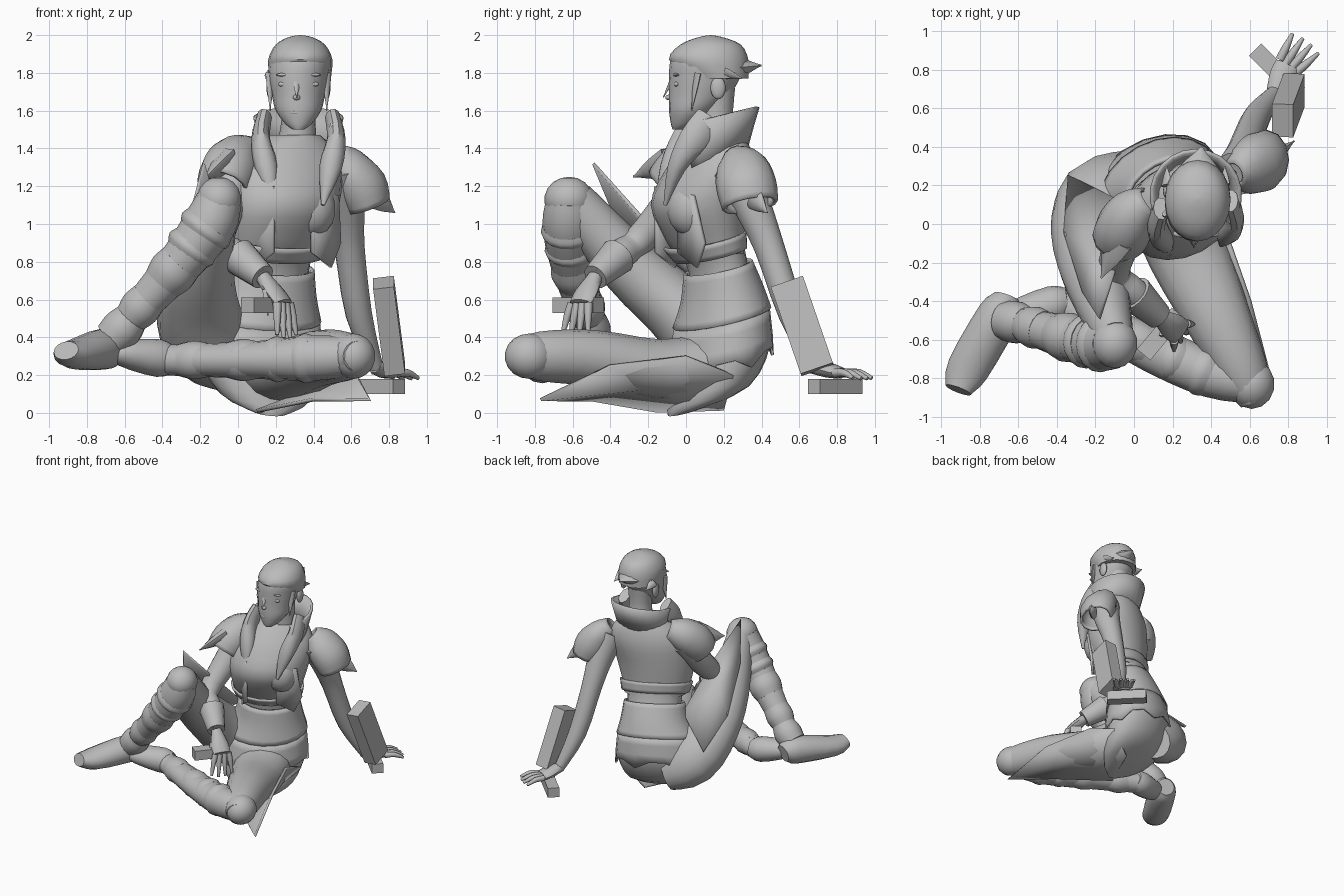
import bpy, bmesh, math
from mathutils import Vector, Matrix

if "Cube" in bpy.data.objects:
    bpy.data.objects.remove(bpy.data.objects["Cube"])

grey = (.5, .5, .5, 1)
clay = bpy.data.materials.new("plain grey")
clay.use_nodes = True
clay.diffuse_color = grey
clay.node_tree.nodes["Principled BSDF"].inputs["Base Color"].default_value = grey

X, Y, Z = Vector((1, 0, 0)), Vector((0, 1, 0)), Vector((0, 0, 1))
SHOULDERS = Vector((.88, .47, 0))
WAIST = Vector((.13, -.25, .96))


def finish(name, bm, thick=0, angle=45):
    """Turn a bmesh into a shaded object, optionally as a thin shell."""
    bmesh.ops.recalc_face_normals(bm, faces=bm.faces)
    mesh = bpy.data.meshes.new(name)
    bm.to_mesh(mesh)
    bm.free()
    mesh.materials.append(clay)
    obj = bpy.data.objects.new(name, mesh)
    bpy.context.collection.objects.link(obj)
    if thick:
        shell = obj.modifiers.new("shell", "SOLIDIFY")
        shell.thickness = thick
        shell.offset = 0
    bpy.ops.object.select_all(action="DESELECT")
    obj.select_set(True)
    bpy.context.view_layer.objects.active = obj
    bpy.ops.object.shade_smooth_by_angle(angle=math.radians(angle))


def spline(rings, steps=3):
    """Smoothly interpolate ring data; a single radius means a round ring."""
    rings = [Vector(r if len(r) == 5 else (*r, r[-1])) for r in rings]
    last = len(rings) - 1
    out = []
    for i in range(last):
        before, start, end, after = (rings[min(max(i + k, 0), last)] for k in (-1, 0, 1, 2))
        for s in range(steps):
            t = s / steps
            ease = t * t * (3 - 2 * t)
            leave = (end - before) / 2 * t * (1 - t) ** 2
            arrive = (after - start) / 2 * t * t * (1 - t)
            out.append(start.lerp(end, ease) + leave - arrive)
    return out + [rings[-1]]


def grown(rings, by):
    """The same rings made wider, for clothing worn over a body part."""
    return [(*r[:3], r[3] + by, r[-1] + by) for r in rings]


def loft(name, rings, side=X, axis=None, n=16, thick=0, jag=0):
    """Skin ellipses (x, y, z, width, depth) along a path; a thick loft is an open shell."""
    rings = spline(rings)
    mid = [r.to_3d() if len(r) == 3 else Vector(r[:3]) for r in rings]
    last = len(mid) - 1
    bm = bmesh.new()
    loops = []
    for i, r in enumerate(rings):
        t = axis or (mid[min(i + 1, last)] - mid[max(i - 1, 0)]).normalized()
        u = (side - t * side.dot(t)).normalized()
        v = t.cross(u)
        loop = []
        for k in range(n):
            f = k * math.tau / n
            p = mid[i] + u * max(r[3], .004) * math.cos(f) + v * max(r[4], .004) * math.sin(f)
            if i == last and k % 3 == 0:
                p.z -= jag
            loop.append(bm.verts.new(p))
        loops.append(loop)
    for lo, hi in zip(loops, loops[1:]):
        for k in range(n):
            bm.faces.new((lo[k], lo[(k + 1) % n], hi[(k + 1) % n], hi[k]))
    if not thick:
        bm.faces.new(loops[0])
        bm.faces.new(loops[-1])
    finish(name, bm, thick)


def ball(name, at, size):
    bm = bmesh.new()
    bmesh.ops.create_uvsphere(bm, u_segments=14, v_segments=9, radius=1,
                              matrix=Matrix.Translation(at) @ Matrix.Diagonal((*size, 1)))
    finish(name, bm)


def turn(degrees, axis):
    return Matrix.Rotation(math.radians(degrees), 4, axis)


def box(name, at, size, rotation):
    bm = bmesh.new()
    bmesh.ops.create_cube(bm, size=1, matrix=Matrix.Translation(at) @ rotation @ Matrix.Diagonal((*size, 1)))
    finish(name, bm, angle=20)


def plate(name, points):
    """Cloth panel fanned around its middle."""
    bm = bmesh.new()
    verts = [bm.verts.new(p) for p in points]
    hub = bm.verts.new(sum((Vector(p) for p in points), Vector()) / len(points))
    for a, b in zip(verts, verts[1:] + verts[:1]):
        bm.faces.new((a, b, hub))
    finish(name, bm, thick=.02)


def spike(name, base, tip, r, side=Vector((.6, .5, .6))):
    middle = Vector(base).lerp(Vector(tip), .5)
    loft(name, [(*base, r, r * .5), (*middle, r * .6, r * .3), (*tip, 0, 0)], side, n=8)


# Trunk, with the belt and hems grown from the body's own rings
hips = [(.16, 0, .01, .1), (.14, .12, .1, .26, .22), (.11, .18, .3, .34, .25), (.13, .19, .5, .3, .22),
        (.16, .19, .63, .24, .18), (.18, .17, .77, .21, .14), (.2, .12, .95, .24, .16)]
jacket = [(.2, .13, .84, .25, .16), (.21, .1, .92, .27, .19), (.24, .07, 1.1, .31, .24),
          (.26, .12, 1.28, .31, .21), (.28, .16, 1.4, .24, .16), (.3, .18, 1.47, .14, .12)]
loft("hips", hips, SHOULDERS, WAIST, n=20)
loft("belt", grown(hips[3:6], .02), SHOULDERS, WAIST, n=20, thick=.02)
loft("coat_hem", grown(hips[3:1:-1], .015), SHOULDERS, WAIST, n=18, thick=.015, jag=.06)
loft("jacket", jacket, SHOULDERS, Z, n=20)
loft("jacket_band", grown(jacket[:2], .01), SHOULDERS, WAIST, n=18, thick=.015)

# Collar: a flared ribbon open at the front
bm = bmesh.new()
strips = []
for k in range(17):
    a = math.radians(k * 260 / 16 - 40)
    drop = .09 * (1 - math.sin(a))
    rows = ((.17, 1.41 - drop), (.2, 1.52 - drop), (.23, 1.62 - drop * .6))
    strips.append([bm.verts.new((.32 + r * math.cos(a), .15 + r * math.sin(a), z)) for r, z in rows])
for a, b in zip(strips, strips[1:]):
    for k in range(2):
        bm.faces.new((a[k], b[k], b[k + 1], a[k + 1]))
finish("collar", bm, thick=.02)

# Head, with the hair grown from the crown
head = [(.32, -.04, 1.5, .03), (.32, -.01, 1.53, .07), (.32, .03, 1.6, .12), (.32, .07, 1.68, .14, .16),
        (.32, .1, 1.78, .16, .19), (.33, .12, 1.87, .16, .2), (.33, .13, 1.95, .12, .15), (.33, .13, 1.99, .05)]
loft("neck", [(.31, .18, 1.4, .11), (.32, .16, 1.55, .09), (.32, .16, 1.72, .1)], axis=Z)
loft("head", head, axis=Z, n=20)
loft("hair_cap", [(.33, .17, 1.77, .16)] + grown(head[5:], .01) + [(.33, .13, 2, 0)], axis=Z, n=20)
spike("hair_sweep", (.33, .2, 1.82), (.35, .4, 1.84), .16, X)
spike("nose", (.31, -.08, 1.75), (.31, -.12, 1.67), .02)
ball("nose_tip", (.31, -.09, 1.67), (.02, .02, .015))
ball("lips", (.31, -.07, 1.59), (.04, .02, .015))

# Paired details either side of the face and chest
for label, s in (("right", -1), ("left", 1)):
    face = .32 + s * .07
    temple = .32 + s * .15
    chest = .29 + s * .1
    ball(label + "_ear", (temple, .17, 1.72), (.02, .04, .06))
    ball(label + "_eye", (face, -.05, 1.74), (.04, .015, .015))
    ball(label + "_brow", (face, -.05, 1.79), (.05, .02, .01))
    spike(label + "_sideburn", (temple, .06, 1.8), (temple, .03, 1.6), .03)
    spike(label + "_hair_flick", (temple, .2, 1.8), (temple, .3, 1.77), .04)
    ball(label + "_chest", (chest, s * .03, 1.08), (.13, .13, .15))
    loft(label + "_lapel", [(.32 + s * out, y + s * .02, z, wide, deep) for out, y, z, wide, deep in
                            ((.18, .1, 1.57, .04, .07), (.2, .02, 1.45, .05, .08),
                             (.17, -.07, 1.3, .06, .05), (.13, -.13, 1.1, .01, .01))], n=10)
    plate(label + "_front_panel", [(.29 + s * out, y + s * .06, z) for out, y, z in
                                   ((.1, -.1, 1.2), (.24, -.02, 1.15), (.25, .04, .9),
                                    (.2, 0, .77), (.1, -.1, .85))])


def leg(label, thigh, shin, boot, side):
    """Thigh, knee, shin with wrapped cloth folds, cuff and boot."""
    loft(label + "_thigh", thigh)
    ball(label + "_knee", Vector(shin[0][:3]), (.12, .13, .12))
    loft(label + "_shin", shin, side)
    for i, (a, b) in enumerate(zip(shin[1:], shin[2:])):
        for t in (0, .5):
            fold = [Vector((*a[:3], a[-1])).lerp(Vector((*b[:3], b[-1])), t + d) for d in (0, .15, .3)]
            fold[1][3] += .015
            loft(label + "_fold", fold, side)
    loft(label + "_boot", boot, side)


leg("right",
    [(.02, .22, .27, .2, .15), (-.15, .13, .37, .24, .2), (-.21, -.06, .56, .22, .18),
     (-.19, -.3, .78, .17, .16), (-.1, -.6, 1.12, .1, .12)],
    [(-.1, -.62, 1.13, .12), (-.15, -.62, 1, .14), (-.3, -.6, .8, .12), (-.64, -.5, .42, .08)],
    [(-.66, -.38, .33, .07), (-.7, -.47, .34, .11), (-.86, -.75, .31, .11, .08), (-.91, -.86, .33, .07, .05)], X)
loft("right_boot_cuff", [(-.56, -.52, .51, .09), (-.61, -.51, .45, .11), (-.67, -.5, .39, .1)])
leg("left",
    [(.18, .12, .24, .22, .18), (.28, -.15, .23, .21, .16), (.44, -.5, .29, .17, .15),
     (.57, -.78, .3, .13), (.63, -.92, .3, .08)],
    [(.61, -.83, .3, .1), (.4, -.78, .29, .12), (.1, -.65, .28, .12, .1), (-.42, -.4, .28, .08)],
    [(-.34, -.4, .29, .07), (-.42, -.42, .29, .1), (-.62, -.49, .32, .09, .07), (-.67, -.51, .34, .05, .03)], Y)

# Coat tails
plate("left_coat_tail", [(.1, -.15, .01), (.4, -.5, .07), (.7, -.77, .07), (.6, -.4, .25),
                         (.46, 0, .3), (.42, .25, .2), (.25, .2, .02)])
plate("right_coat_tail", [(-.18, -.49, 1.32), (-.1, -.25, 1.05), (-.04, .1, .7),
                          (-.34, .25, .5), (-.36, -.05, .7), (-.26, -.36, 1)])

# Arms
right_arm = [(0, .06, 1.3, .11), (-.06, -.08, 1.1, .1), (-.1, -.26, .9, .08), (0, -.36, .83, .08),
             (.13, -.48, .72, .05)]
loft("left_arm", [(.53, .26, 1.3, .12), (.57, .35, 1.1, .1), (.59, .44, .88, .08), (.64, .56, .52, .07),
                  (.73, .68, .24, .04)])
loft("right_arm", right_arm)
loft("right_cuff", grown(right_arm[3:], .02))

# Shoulder guards
loft("left_guard", [(.52, .26, 1.36, .06), (.58, .29, 1.3, .1, .13), (.65, .32, 1.2, .13, .15),
                    (.69, .34, 1.1, .11, .14)], thick=.02, n=12)
spike("left_guard_tip", (.74, .36, 1.14), (.83, .43, 1.06), .07)
loft("right_guard", [(.08, .12, 1.39, .07), (0, .06, 1.35, .12), (-.05, -.02, 1.28, .14),
                     (-.08, -.08, 1.2, .13)], thick=.02, n=12)
spike("right_guard_tip", (-.08, -.08, 1.32), (-.17, -.28, 1.25), .11)


def hand(label, wrist, palm, reach, spread):
    """Palm, four fanned fingers and a thumb."""
    w, p, reach, spread = (Vector(v) for v in (wrist, palm, reach, spread))
    loft(label + "_palm", [(*w, .04), (*w.lerp(p, .6), .07, .04), (*p, .07, .03)], spread, n=10)
    for i in (-1.5, -.5, .5, 1.5):
        base = p + spread * i * .036
        tip = base + reach * (1 - abs(i) * .08) + spread * i * .02
        bend = base.lerp(tip, .5) + Z * .015
        loft(label + "_finger", [(*base, .024), (*bend, .02), (*tip, .01)], n=8)
    knuckle = w.lerp(p, .5) - spread * .05
    spike(label + "_thumb", knuckle, knuckle + reach * .7 - spread * .02, .03)


hand("left", (.72, .66, .25), (.8, .82, .21), (.1, .13, -.03), (.8, -.6, 0))
hand("right", (.13, -.48, .72), (.24, -.56, .58), (.02, -.03, -.19), (.6, .8, 0))

# Slabs by the hands
box("forearm_slab", (.8, .615, .46), (.11, .18, .49), turn(19, "X") @ turn(-7, "Y"))
box("left_grip_block", (.74, .79, .14), (.32, .09, .08), turn(-45, "Z"))
box("right_grip_block", (.14, -.57, .57), (.28, .09, .08), turn(50, "Z"))
